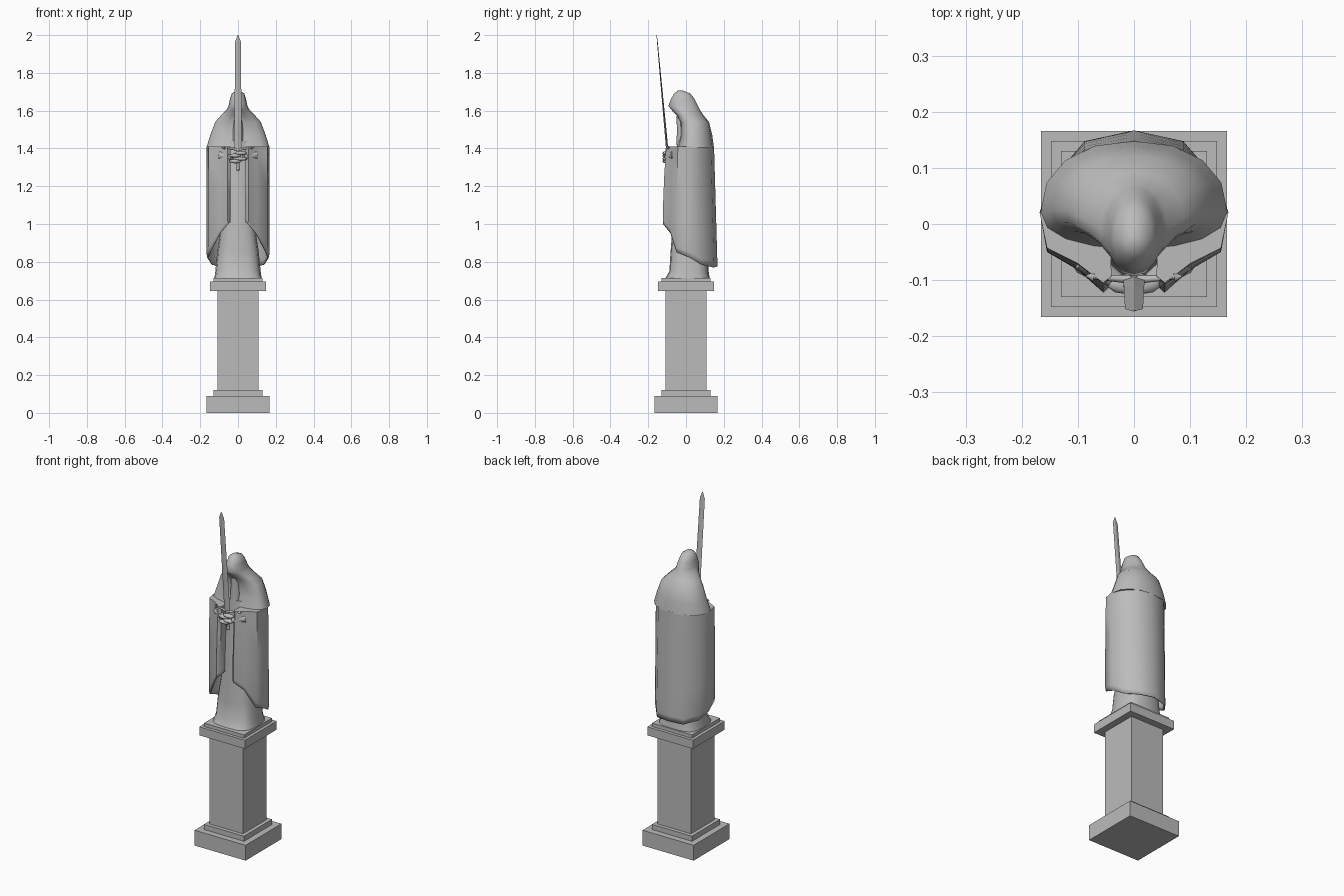
import bpy, bmesh, math
from mathutils import Vector, Matrix

cube = bpy.data.objects.get("Cube")
if cube:
    bpy.data.objects.remove(cube, do_unlink=True)

stone = bpy.data.materials.new("grey stone")
stone.use_nodes = True
grey = (0.5, 0.5, 0.5, 1)
stone.diffuse_color = grey
stone.node_tree.nodes["Principled BSDF"].inputs["Base Color"].default_value = grey


def finish(name, bm, smooth=None):
    bmesh.ops.recalc_face_normals(bm, faces=bm.faces)
    mesh = bpy.data.meshes.new(name)
    bm.to_mesh(mesh)
    bm.free()
    mesh.materials.append(stone)
    obj = bpy.data.objects.new(name, mesh)
    bpy.context.collection.objects.link(obj)
    if smooth:
        bpy.ops.object.select_all(action='DESELECT')
        obj.select_set(True)
        bpy.context.view_layer.objects.active = obj
        bpy.ops.object.shade_smooth_by_angle(angle=math.radians(smooth))
    return obj


def loft(name, rings, smooth=None, caps=(True, True)):
    """Skin a stack of closed rings that share one point count."""
    bm = bmesh.new()
    rows = [[bm.verts.new(p) for p in ring] for ring in rings]
    n = len(rows[0])
    for low, high in zip(rows, rows[1:]):
        for i in range(n):
            j = (i + 1) % n
            bm.faces.new((low[i], low[j], high[j], high[i]))
    for row, cap in zip((rows[0], rows[-1]), caps):
        if cap:
            bm.faces.new(row)
    return finish(name, bm, smooth)


def oval(z, half_width, back, front, middle, power=1.0, n=16):
    """Rounded ring with separate reach to the back and the front."""
    ring = []
    for i in range(n):
        a = math.tau * i / n
        s, c = math.sin(a), math.cos(a)
        s = math.copysign(abs(s) ** power, s)
        c = math.copysign(abs(c) ** power, c)
        reach = back - middle if c > 0 else middle - front
        ring.append((half_width * s, middle + reach * c, z))
    return ring


def block(name, half, z0, z1):
    bm = bmesh.new()
    bmesh.ops.create_cube(bm, size=1)
    for v in bm.verts:
        v.co = (v.co.x * 2 * half, v.co.y * 2 * half, z0 if v.co.z < 0 else z1)
    finish(name, bm)


def ball(name, centre, size):
    bm = bmesh.new()
    bmesh.ops.create_uvsphere(bm, u_segments=10, v_segments=6, radius=1,
                              matrix=Matrix.LocRotScale(Vector(centre), None, Vector(size)))
    return finish(name, bm, 60)


def rod(name, start, end, r1, r2):
    a, b = Vector(start), Vector(end)
    bm = bmesh.new()
    spin = (b - a).to_track_quat('Z', 'Y').to_matrix().to_4x4()
    bmesh.ops.create_cone(bm, cap_ends=True, segments=8, radius1=r1, radius2=r2,
                          depth=(b - a).length,
                          matrix=Matrix.Translation((a + b) / 2) @ spin)
    return finish(name, bm, 50)


# Pedestal
block("pedestal_base", 0.166, 0, 0.09)
block("pedestal_lower_step", 0.13, 0.09, 0.12)
block("pedestal_shaft", 0.108, 0.12, 0.645)
block("pedestal_cap", 0.148, 0.645, 0.695)
block("pedestal_top_step", 0.13, 0.695, 0.715)

# Inner robe
loft("robe", [
    oval(0.715, 0.125, 0.125, -0.108, 0.01, 0.6),
    oval(0.75, 0.12, 0.12, -0.088, 0.01, 0.7),
    oval(0.85, 0.11, 0.115, -0.082, 0.01, 0.7),
    oval(1.0, 0.088, 0.11, -0.07, 0.01, 0.75),
    oval(1.25, 0.08, 0.1, -0.06, 0.01, 0.8),
    oval(1.44, 0.07, 0.08, -0.045, 0.01, 0.9),
], 60)

# Cloak: half outline from mid back to sleeve front as (x, y, hem height)
outline = [(0, 0.153, 0.775), (0.088, 0.136, 0.77), (0.145, 0.075, 0.785),
           (0.168, 0.02, 0.82), (0.155, -0.05, 0.85), (0.1, -0.082, 0.95),
           (0.055, -0.122, 1.0), (0.04, -0.108, 1.01), (0.042, -0.045, 1.02)]
full = outline + [(-x, y, z) for x, y, z in reversed(outline[1:])]
top = 1.41
rings = []
for t in (0, 0.05, 0.3, 0.6, 0.9, 1):
    ring = []
    for x, y, hem in full:
        y *= 1.09 - 0.12 * t if y > 0 else 1 - 0.14 * t * t
        wide = 0.965 if t == 0 else 1
        ring.append((x * wide, y, hem + t * (top - hem)))
    rings.append(ring)
cloak = loft("cloak", rings, 50, caps=(False, True))
hem = cloak.modifiers.new("hem", 'SOLIDIFY')
hem.thickness = 0.006
hem.offset = -1

# Shoulders and hood
loft("shoulders_and_hood", [
    oval(1.405, 0.167, 0.148, -0.045, 0.02, 0.9),
    oval(1.47, 0.147, 0.139, -0.028, 0.025, 0.9),
    oval(1.54, 0.121, 0.122, -0.03, 0.025, 0.9),
    oval(1.575, 0.09, 0.093, -0.05, 0.01),
    oval(1.605, 0.06, 0.073, -0.078, -0.01),
    oval(1.625, 0.05, 0.064, -0.093, -0.015),
    oval(1.66, 0.043, 0.046, -0.08, -0.02),
    oval(1.69, 0.034, 0.024, -0.064, -0.025),
    oval(1.707, 0.01, -0.018, -0.042, -0.03),
], 60)

# Pointed fold below the hood
loft("chest_fold", [
    oval(1.42, 0.03, 0, -0.052, -0.02),
    oval(1.5, 0.028, 0, -0.047, -0.02),
    oval(1.57, 0.02, 0, -0.052, -0.02),
], 60)

# Wrists and folded fingers
for side, x in (("left", 1), ("right", -1)):
    rod(side + "_wrist", (0.09 * x, -0.06, 1.365), (0.03 * x, -0.102, 1.352), 0.025, 0.016)
    for i in range(2):
        z = 1.375 - 0.03 * i - (0.013 if x < 0 else 0)
        ball(f"{side}_finger_{i + 1}", (0.014 * x, -0.107, z), (0.034, 0.018, 0.011))

# Sword, built upright at the guard and then tilted forward
blade = [[(w, 0, z), (0, d, z), (-w, 0, z), (0, -d, z)]
         for z, w, d in ((0, 0.019, 0.006), (0.15, 0.018, 0.005),
                         (0.565, 0.016, 0.002), (0.602, 0.002, 0.001))]
sword = [loft("sword_blade", blade),
         rod("sword_grip", (0, 0, -0.1), (0, 0, 0), 0.008, 0.009),
         ball("sword_pommel", (0, 0, -0.108), (0.011, 0.01, 0.012))]
for side, x in (("left", 1), ("right", -1)):
    end = (0.072 * x, 0.006, 0.004)
    sword.append(rod(side + "_guard", (0, 0, -0.006), end, 0.008, 0.004))
    sword.append(rod(side + "_guard_tip", end, (0.086 * x, 0.008, 0.005), 0.009, 0.001))
tilt = Matrix.Translation((0, -0.1, 1.4)) @ Matrix.Rotation(math.atan2(0.055, 0.6), 4, 'X')
for part in sword:
    part.data.transform(tilt)
